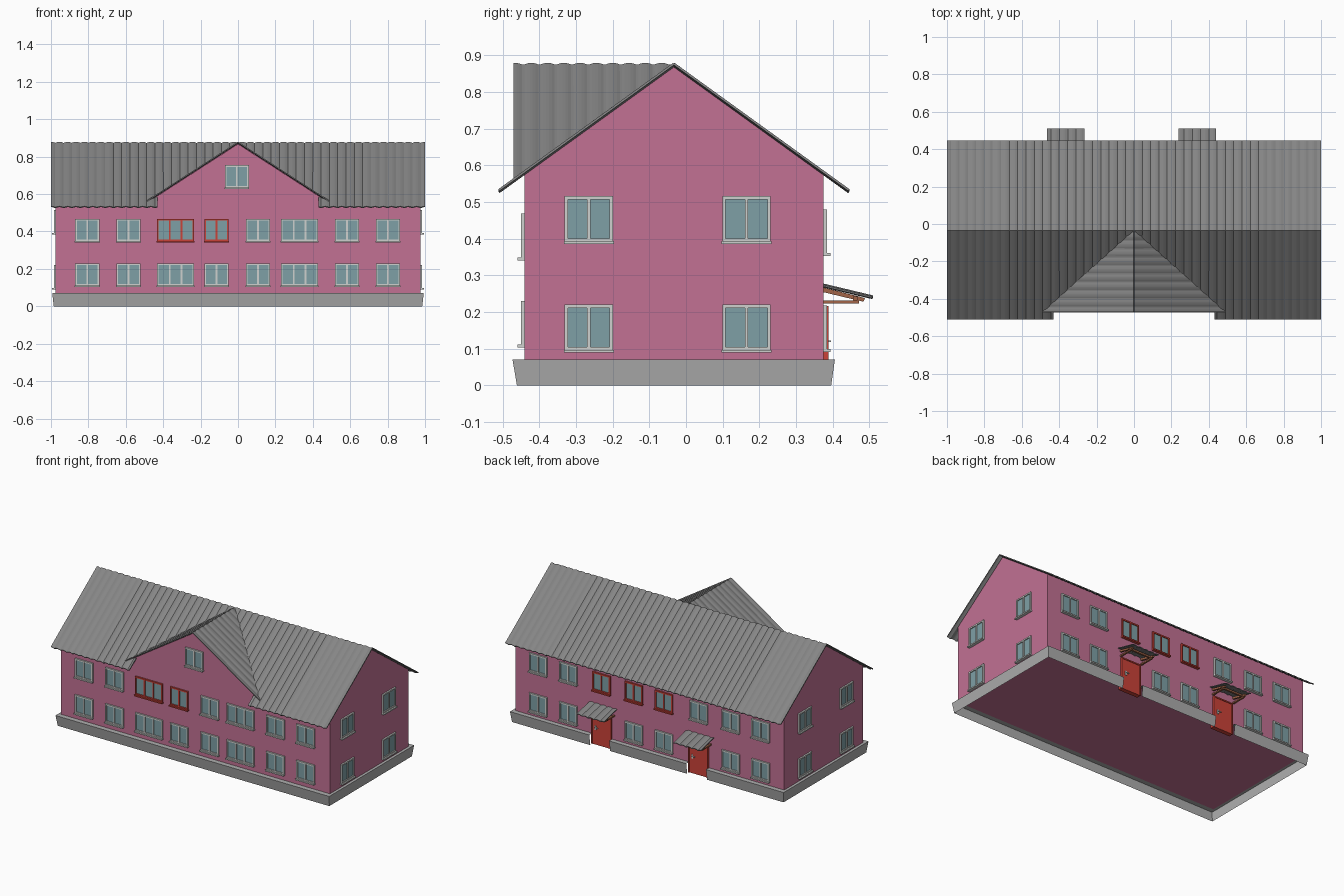
import bpy, bmesh, math

if "Cube" in bpy.data.objects:
    bpy.data.objects.remove(bpy.data.objects["Cube"])

def material(name, rgb):
    m = bpy.data.materials.new(name)
    m.diffuse_color = (*rgb, 1)
    m.use_nodes = True
    m.node_tree.nodes["Principled BSDF"].inputs["Base Color"].default_value = m.diffuse_color
    return m

PINK = material("pink_wall", (0.54, 0.165, 0.295))
GREY = material("concrete", (0.42, 0.42, 0.42))
ROOF = material("roof_grey", (0.235, 0.235, 0.235))
WHITE = material("pale_frame", (0.62, 0.64, 0.62))
GLASS = material("glass", (0.21, 0.35, 0.38))
RED = material("red_paint", (0.60, 0.055, 0.04))
WOOD = material("brown_wood", (0.36, 0.13, 0.065))

FRONT, BACK, SIDE = -0.44, 0.375, 0.975      # wall planes
RIDGE_Y, RIDGE_Z = -0.033, 0.874
SLOPE, GABLE_SLOPE = 0.722, 0.645            # roof pitches
VALLEY = SLOPE / GABLE_SLOPE

def finish(name, bm, mats, recalc=True):
    if recalc:
        bmesh.ops.recalc_face_normals(bm, faces=bm.faces[:])
    me = bpy.data.meshes.new(name)
    bm.to_mesh(me)
    bm.free()
    for m in mats:
        me.materials.append(m)
    ob = bpy.data.objects.new(name, me)
    bpy.context.collection.objects.link(ob)
    return ob

def prism(bm, profile, place, a, b, mat=0):
    """Extrude a 2D profile between a and b; place(p, q, t) gives the point."""
    v0 = [bm.verts.new(place(p, q, a)) for p, q in profile]
    v1 = [bm.verts.new(place(p, q, b)) for p, q in profile]
    n = len(profile)
    faces = [bm.faces.new(v0), bm.faces.new(v1[::-1])]
    faces += [bm.faces.new((v0[i], v1[i], v1[(i + 1) % n], v0[(i + 1) % n])) for i in range(n)]
    for f in faces:
        f.material_index = mat

def box(bm, place, u, z, d, mat=0):
    prism(bm, [(u[0], z[0]), (u[1], z[0]), (u[1], z[1]), (u[0], z[1])], place, d[0], d[1], mat)

def along_x(y, z, x): return (x, y, z)
def on_front(u, z, d): return (u, FRONT - d, z)
def on_back(u, z, d): return (u, BACK + d, z)
def on_right(u, z, d): return (SIDE + d, u, z)
def on_left(u, z, d): return (-SIDE - d, u, z)

# Walls: gabled block plus the front cross gable
bm = bmesh.new()
wall_top = lambda y: RIDGE_Z - 0.006 - SLOPE * abs(y - RIDGE_Y)
prism(bm, [(FRONT, 0.069), (BACK, 0.069), (BACK, wall_top(BACK)),
           (RIDGE_Y, wall_top(RIDGE_Y)), (FRONT, wall_top(FRONT))], along_x, -SIDE, SIDE)
finish("walls", bm, [PINK])
bm = bmesh.new()
apex = RIDGE_Z - 0.006
half = (apex - 0.572) / GABLE_SLOPE
prism(bm, [(-half, 0.572), (half, 0.572), (0, apex)], on_front, 0, FRONT - RIDGE_Y + 0.01)
finish("front_gable_wall", bm, [PINK])

# Plinth: open-bottomed flared skirt, notched at the two doors
DOORS = (-0.358, 0.345)
DW = 0.072
bm = bmesh.new()
bx, tx, by0, ty0, by1, ty1 = 0.985, 0.993, -0.461, -0.473, 0.396, 0.406
def quad(*pts):
    bm.faces.new([bm.verts.new(p) for p in pts])
quad((-bx, by0, 0), (bx, by0, 0), (tx, ty0, .07), (-tx, ty0, .07))
quad((-tx, ty0, .07), (tx, ty0, .07), (tx, FRONT + .03, .07), (-tx, FRONT + .03, .07))
for s in (-1, 1):
    quad((s * bx, by0, 0), (s * bx, by1, 0), (s * tx, ty1, .07), (s * tx, ty0, .07))
    quad((s * tx, ty0, .07), (s * tx, ty1, .07), (s * .94, ty1, .07), (s * .94, ty0, .07))
cuts = [-1] + [d + s * DW for d in DOORS for s in (-1, 1)] + [1]
for a, b in zip(cuts[::2], cuts[1::2]):
    ba, bb = max(a, -bx), min(b, bx)
    ta, tb = max(a, -tx), min(b, tx)
    quad((ba, by1, 0), (bb, by1, 0), (tb, ty1, .07), (ta, ty1, .07))
    quad((ta, ty1, .07), (tb, ty1, .07), (tb, BACK - .03, .07), (ta, BACK - .03, .07))
bmesh.ops.remove_doubles(bm, verts=bm.verts[:], dist=1e-5)
finish("plinth", bm, [GREY])

# Corrugated sheets: strips across u, each from a top point to a lower point
PITCH, AMP = 0.0444, 0.006
def corrugated(name, us, ends, thick=0.006):
    bm = bmesh.new()
    prev = None
    for u in us:
        lift = AMP * (abs(math.sin(math.pi * u / PITCH)) - 0.5)
        cur = [bm.verts.new((x, y, z + lift)) for x, y, z in ends(u)]
        if prev:
            f = bm.faces.new((prev[0], prev[1], cur[1], cur[0]))
            f.normal_update()
            if f.normal.z < 0:
                f.normal_flip()
        prev = cur
    ob = finish(name, bm, [ROOF], recalc=False)
    mod = ob.modifiers.new("thickness", 'SOLIDIFY')
    mod.thickness, mod.offset = thick, 0
    return ob

def steps(a, b, extra=()):
    n = round((b - a) / PITCH * 6)
    return sorted([a + (b - a) * i / n for i in range(n + 1)] + list(extra))

RUN = 0.477
def slope_back(x):
    return (x, RIDGE_Y, RIDGE_Z), (x, RIDGE_Y + RUN, RIDGE_Z - SLOPE * RUN)
def slope_front(x):
    run = max(abs(x) / VALLEY, 0.001) if abs(x) < 0.43 else RUN
    return (x, RIDGE_Y, RIDGE_Z), (x, RIDGE_Y - run, RIDGE_Z - SLOPE * run)
corrugated("main_roof_back", steps(-1, 1), slope_back)
corrugated("main_roof_front", steps(-1, 1, (-.4301, -.4299, .4299, .4301)), slope_front)
for s, side in ((-1, "left"), (1, "right")):
    def gable_slope(y, s=s):
        run = max((RIDGE_Y - y) * VALLEY, 0.001)
        return (0, y, RIDGE_Z), (s * run, y, RIDGE_Z - GABLE_SLOPE * run)
    corrugated("gable_roof_" + side, steps(-0.47, RIDGE_Y), gable_slope)

# Windows: frame bars, mullions, glass plate and sill
def window(name, place, u, z, w=0.128, h=0.12, panes=2, frame=WHITE):
    bm = bmesh.new()
    a, b, lo, hi, t = u - w / 2, u + w / 2, z - h / 2, z + h / 2, 0.009
    box(bm, place, (a + t / 2, b - t / 2), (lo + t / 2, hi - t / 2), (-0.003, 0.004), 1)
    for zz in (lo, hi - t):
        box(bm, place, (a, b), (zz, zz + t), (-0.003, 0.01))
    for i in range(panes + 1):
        c = a + (w - t) * i / panes
        box(bm, place, (c, c + t), (lo + t, hi - t), (-0.003, 0.01))
    box(bm, place, (a - .002, b + .002), (lo - .007, lo + .001), (-0.003, 0.019))
    finish(name, bm, [frame, GLASS])

FRONT_X = (-.806, -.585, -.334, -.115, .107, .329, .583, .802)
for i, x in enumerate(FRONT_X):
    wide = i in (2, 5)
    size = dict(w=0.198 if wide else 0.13, panes=3 if wide else 2)
    window(f"front_window_low_{i}", on_front, x, 0.17, **size)
    window(f"front_window_high_{i}", on_front, x, 0.408, frame=RED if i in (2, 3) else WHITE, **size)
window("gable_window", on_front, -0.006, 0.695)

BACK_X = (-.807, -.59, -.358, -.106, .113, .347, .588, .807)
for i, x in enumerate(BACK_X):
    window(f"back_window_high_{i}", on_back, x, 0.42, frame=RED if i in (3, 4, 5) else WHITE)
    if i not in (2, 5):
        window(f"back_window_low_{i}", on_back, x, 0.158)

for place, side in ((on_right, "right"), (on_left, "left")):
    for y in (-0.265, 0.165):
        for z, level in ((0.158, "low"), (0.454, "high")):
            window(f"{side}_window_{level}_{'front' if y < 0 else 'back'}", place, y, z, w=0.132, h=0.124)

# Back doors with handles, wooden brackets and corrugated canopies
for d, tag in zip(DOORS, ("left", "right")):
    bm = bmesh.new()
    box(bm, on_back, (d - DW, d + DW), (0.008, 0.216), (-0.02, 0.010))
    for s in (-1, 1):
        box(bm, on_back, (d + s * (DW - .004) - .004, d + s * (DW - .004) + .004), (0.008, 0.216), (0, 0.014))
    box(bm, on_back, (d - DW, d + DW), (0.208, 0.216), (0, 0.014))
    finish("door_" + tag, bm, [RED])
    bm = bmesh.new()
    box(bm, on_back, (d + .036, d + .046), (0.105, 0.132), (0.009, 0.014))
    box(bm, on_back, (d + .022, d + .044), (0.118, 0.123), (0.014, 0.02))
    finish("door_handle_" + tag, bm, [WHITE])

    c = d - 0.007
    bm = bmesh.new()
    for s in (-1, 1):
        x0, x1 = c + s * 0.078 - 0.006, c + s * 0.078 + 0.006
        prism(bm, [(BACK, .254), (BACK, .267), (.488, .238), (.484, .228)], along_x, x0, x1)
        prism(bm, [(BACK, .223), (BACK, .232), (.472, .232), (.472, .223)], along_x, x0, x1)
    box(bm, along_x, (.456, .468), (.231, .242), (c - .09, c + .09))
    finish("canopy_bracket_" + tag, bm, [WOOD])
    corrugated("canopy_roof_" + tag, steps(c - 0.1, c + 0.1),
               lambda x: ((x, BACK, 0.272), (x, 0.509, 0.24)), 0.005)
